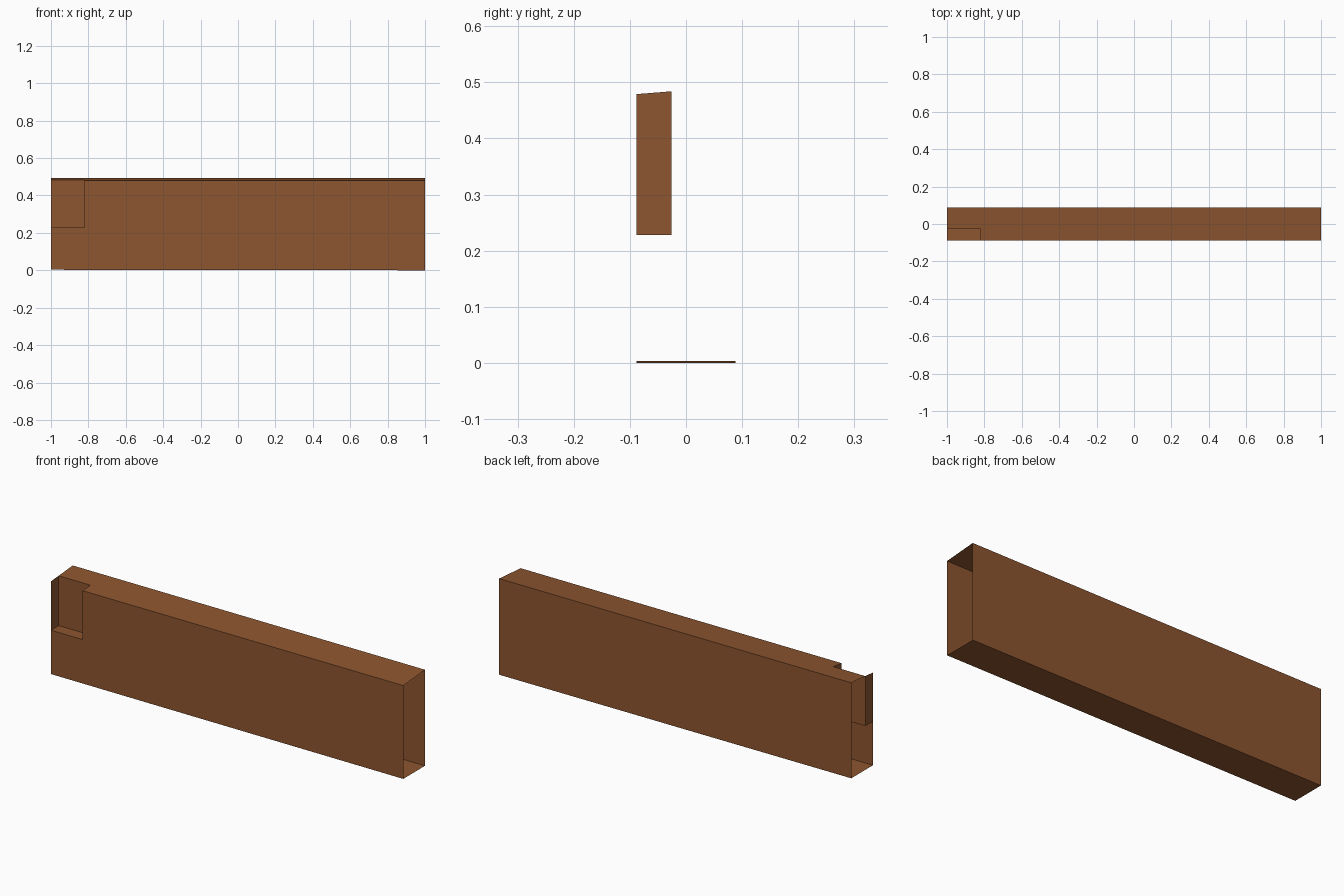
import bpy
import bmesh

if "Cube" in bpy.data.objects:
    bpy.data.objects.remove(bpy.data.objects["Cube"], do_unlink=True)

# Main dimensions of the board and its corner pocket
L, R = -1.0, 1.0
FRONT, BACK = -0.088, 0.088
NOTCH_X, NOTCH_Y, NOTCH_Z = -0.82, -0.026, 0.228


def top(y):
    """Height of the gently sloping top face."""
    return 0.479 + (y - FRONT) * 0.08


def bottom(x):
    """Underside, lifted a hair at one end."""
    return 0.003 if x == L else 0.0


wood = bpy.data.materials.new("brown wood")
wood.use_nodes = True
colour = (0.268, 0.092, 0.029, 1.0)
wood.diffuse_color = colour
bsdf = next(n for n in wood.node_tree.nodes if n.type == "BSDF_PRINCIPLED")
bsdf.inputs["Base Color"].default_value = colour
bsdf.inputs["Roughness"].default_value = 0.8

bm = bmesh.new()


def face(*points):
    bm.faces.new([bm.verts.new(p) for p in points])


def on_top(x, y):
    return (x, y, top(y))


def on_bottom(x, y):
    return (x, y, bottom(x))


# Front panel with the pocket opening
face(on_bottom(L, FRONT), on_bottom(R, FRONT), on_top(R, FRONT),
     on_top(NOTCH_X, FRONT), (NOTCH_X, FRONT, NOTCH_Z), (L, FRONT, NOTCH_Z))

# Top panel with the pocket opening
face(on_top(NOTCH_X, FRONT), on_top(R, FRONT), on_top(R, BACK),
     on_top(L, BACK), on_top(L, NOTCH_Y), on_top(NOTCH_X, NOTCH_Y))

# Back and underside; both ends stay open
face(on_bottom(R, BACK), on_bottom(L, BACK), on_top(L, BACK), on_top(R, BACK))
face(on_bottom(L, BACK), on_bottom(R, BACK), on_bottom(R, FRONT), on_bottom(L, FRONT))

# Pocket floor and rear wall
face((L, FRONT, NOTCH_Z), (NOTCH_X, FRONT, NOTCH_Z),
     (NOTCH_X, NOTCH_Y, NOTCH_Z), (L, NOTCH_Y, NOTCH_Z))
face((L, NOTCH_Y, NOTCH_Z), (NOTCH_X, NOTCH_Y, NOTCH_Z),
     on_top(NOTCH_X, NOTCH_Y), on_top(L, NOTCH_Y))

# Pocket side walls, each facing into the pocket
for x, ya, yb in ((L, FRONT, NOTCH_Y), (NOTCH_X, NOTCH_Y, FRONT)):
    face((x, ya, NOTCH_Z), (x, yb, NOTCH_Z), on_top(x, yb), on_top(x, ya))

bmesh.ops.remove_doubles(bm, verts=bm.verts[:], dist=0.0005)

mesh = bpy.data.meshes.new("notched_board")
bm.to_mesh(mesh)
bm.free()
mesh.materials.append(wood)
board = bpy.data.objects.new("notched_board", mesh)
bpy.context.collection.objects.link(board)
